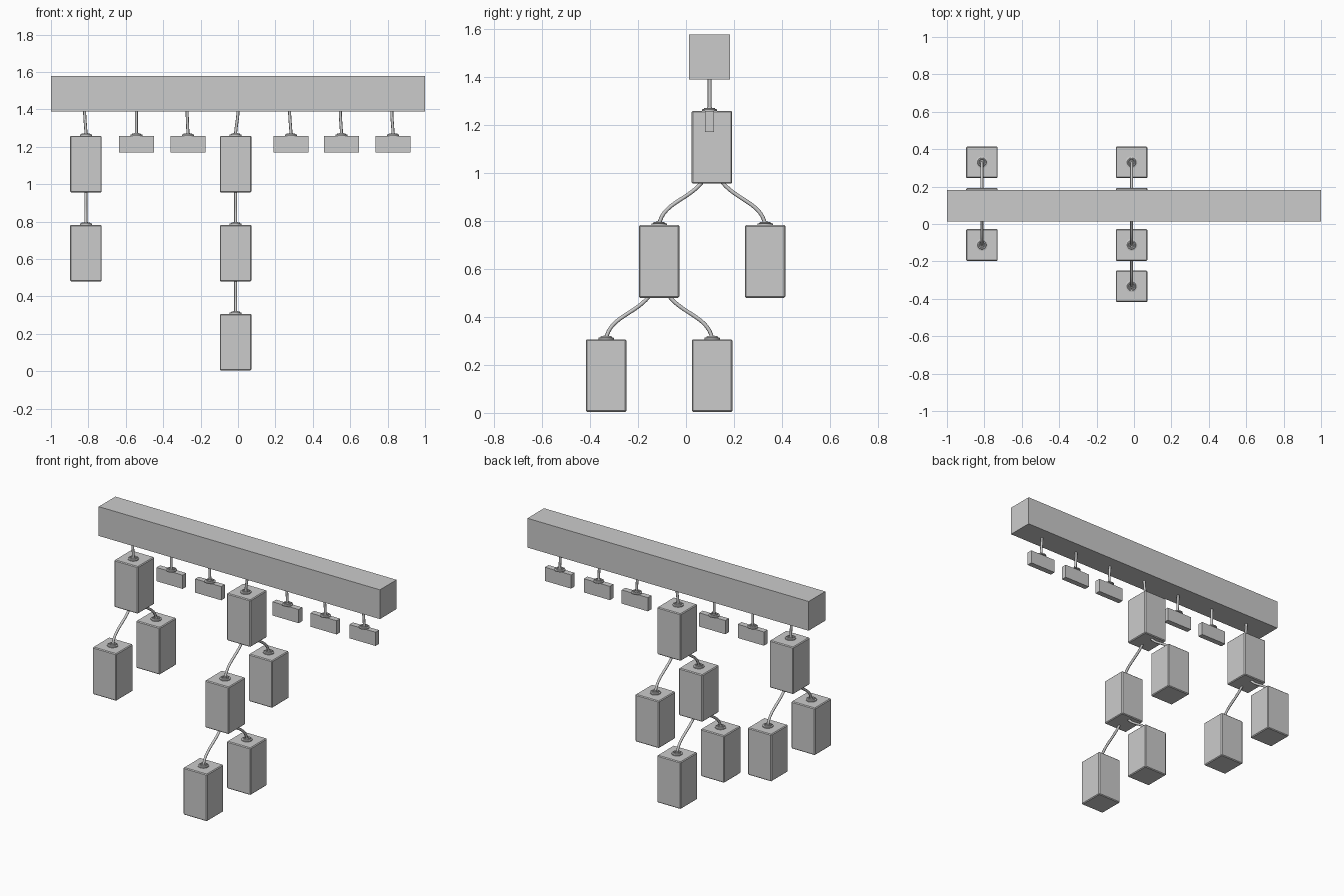
import bpy, bmesh, math
from mathutils import Vector

if "Cube" in bpy.data.objects:
    bpy.data.objects.remove(bpy.data.objects["Cube"])


def box(name, center, size, bevel=0.0):
    bm = bmesh.new()
    bmesh.ops.create_cube(bm, size=1.0)
    bmesh.ops.scale(bm, vec=Vector(size), verts=bm.verts)
    if bevel:
        bmesh.ops.bevel(bm, geom=bm.edges[:], offset=bevel, segments=1, affect='EDGES')
    me = bpy.data.meshes.new(name)
    bm.to_mesh(me)
    bm.free()
    ob = bpy.data.objects.new(name, me)
    ob.location = center
    bpy.context.collection.objects.link(ob)
    return ob


def fitting(name, center):
    # flanged cable grommet: base disc, raised rim and collar, turned from a profile
    profile = [(0, 0), (0.032, 0), (0.032, 0.006), (0.024, 0.008), (0.022, 0.013),
               (0.017, 0.013), (0.014, 0.008), (0.011, 0.009), (0.010, 0.016), (0, 0.016)]
    bm = bmesh.new()
    vs = [bm.verts.new((r, 0, z)) for r, z in profile]
    es = [bm.edges.new(p) for p in zip(vs, vs[1:])]
    bmesh.ops.spin(bm, geom=vs + es, cent=(0, 0, 0), axis=(0, 0, 1),
                   angle=2 * math.pi, steps=20)
    bmesh.ops.remove_doubles(bm, verts=bm.verts, dist=1e-5)
    bmesh.ops.recalc_face_normals(bm, faces=bm.faces)
    me = bpy.data.meshes.new(name)
    bm.to_mesh(me)
    bm.free()
    ob = bpy.data.objects.new(name, me)
    ob.location = center
    bpy.context.collection.objects.link(ob)


def cable(name, p0, p1, p2, p3, radius=0.008):
    # one cubic span with round thickness
    cu = bpy.data.curves.new(name, 'CURVE')
    cu.dimensions = '3D'
    cu.bevel_depth = radius
    cu.bevel_resolution = 2
    cu.resolution_u = 14
    cu.use_fill_caps = True
    sp = cu.splines.new('BEZIER')
    sp.bezier_points.add(1)
    a, b = sp.bezier_points
    for pt in (a, b):
        pt.handle_left_type = pt.handle_right_type = 'FREE'
    a.co, a.handle_left, a.handle_right = p0, p0, p1
    b.co, b.handle_left, b.handle_right = p3, p2, p3
    bpy.context.collection.objects.link(bpy.data.objects.new(name, cu))


W, H, STEP, SPREAD = 0.169, 0.303, 0.476, 0.221
BAR_Y, BAR_BOTTOM, TOP = 0.098, 1.39, 1.259


def block(name, x, y, top):
    box(name, (x, y, top - H / 2), (W, W, H), 0.005)


def drop(name, x_top, x):
    # short hanging cable from the beam
    fitting(name + "_fitting", (x, BAR_Y, TOP))
    cable(name + "_cable", (x_top, BAR_Y, BAR_BOTTOM + 0.01), (x_top, BAR_Y, 1.34),
          (x, BAR_Y, 1.31), (x, BAR_Y, TOP))


def children(name, x, y, top):
    # two blocks hung below a parent on S-shaped cables
    bottom, ctop = top - H, top - STEP
    for side, s in (("front", -1), ("back", 1)):
        cy = y + s * SPREAD
        n = f"{name}_{side}"
        block(n + "_block", x, cy, ctop)
        fitting(n + "_fitting", (x, cy, ctop))
        cable(n + "_cable", (x, y + s * 0.042, bottom + 0.006), (x, y + s * 0.10, bottom - 0.068),
              (x, cy - s * 0.012, ctop + 0.09), (x, cy, ctop))


# overhead beam
box("beam", (0, BAR_Y, 1.484), (2.0, 0.169, 0.188))

# small tags
for i, (xt, x) in enumerate([(-0.543, -0.543), (-0.272, -0.268), (0.276, 0.283),
                             (0.547, 0.553), (0.822, 0.829)]):
    box(f"tag_{i + 1}", (x, BAR_Y, TOP - 0.044), (0.186, 0.036, 0.088))
    drop(f"tag_{i + 1}", xt, x)

# left and middle block trees
for name, xt, x in (("left", -0.82, -0.813), ("middle", 0.0, -0.013)):
    block(name + "_top_block", x, 0.108, TOP)
    drop(name, xt, x)
    children(name, x, 0.109, TOP)
children("middle_lower", -0.013, 0.109 - SPREAD, TOP - STEP)

# smooth the round fittings
bpy.ops.object.select_all(action='DESELECT')
for ob in bpy.data.objects:
    if ob.name.endswith("_fitting"):
        ob.select_set(True)
        bpy.context.view_layer.objects.active = ob
bpy.ops.object.shade_smooth_by_angle(angle=math.radians(30))
